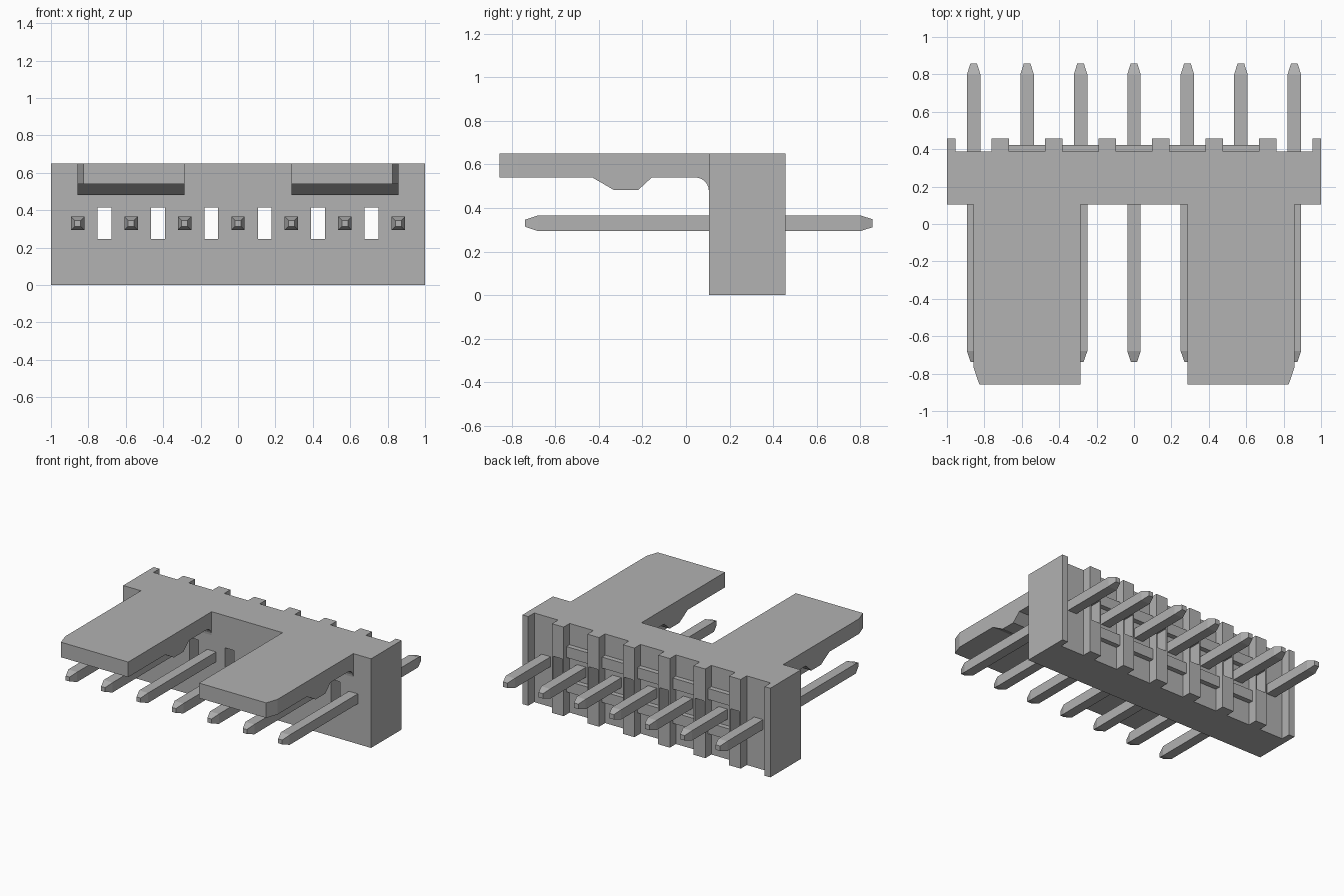
import bpy, bmesh, math
from mathutils import Vector

cube = bpy.data.objects.get("Cube")
if cube:
    bpy.data.objects.remove(cube, do_unlink=True)

grey = bpy.data.materials.new("plain_grey")
grey.use_nodes = True
GREY = (0.445, 0.445, 0.445, 1)
grey.diffuse_color = GREY
grey.node_tree.nodes["Principled BSDF"].inputs["Base Color"].default_value = GREY

PITCH = 2 / 7
BODY_FRONT, BODY_BACK, POCKET_Y = 0.105, 0.457, 0.387
TOP = 0.65
PIN_Z = 0.33


def finish(name, bm):
    bmesh.ops.recalc_face_normals(bm, faces=bm.faces)
    mesh = bpy.data.meshes.new(name)
    bm.to_mesh(mesh)
    bm.free()
    mesh.materials.append(grey)
    obj = bpy.data.objects.new(name, mesh)
    bpy.context.collection.objects.link(obj)
    return obj


def extrude(points, vec):
    bm = bmesh.new()
    face = bm.faces.new([bm.verts.new(p) for p in points])
    new = bmesh.ops.extrude_face_region(bm, geom=[face])["geom"]
    bmesh.ops.translate(bm, vec=vec, verts=[g for g in new if isinstance(g, bmesh.types.BMVert)])
    return bm


def add_box(bm, x0, x1, y0, y1, z0, z1):
    verts = bmesh.ops.create_cube(bm, size=1)["verts"]
    for v in verts:
        v.co = ((x0 + x1) / 2 + v.co.x * (x1 - x0),
                (y0 + y1) / 2 + v.co.y * (y1 - y0),
                (z0 + z1) / 2 + v.co.z * (z1 - z0))


def boolean(target, other, operation):
    mod = target.modifiers.new(operation.lower(), 'BOOLEAN')
    mod.operation, mod.solver, mod.object = operation, 'EXACT', other
    bpy.context.view_layer.objects.active = target
    bpy.ops.object.modifier_apply(modifier=mod.name)
    bpy.data.objects.remove(other, do_unlink=True)


# Housing: plan outline with a pocket behind every pin
outline = [(-1, BODY_FRONT), (-1, BODY_BACK)]
for i in range(-3, 4):
    x0, x1 = i * PITCH - 0.096, i * PITCH + 0.096
    outline += [(x0, BODY_BACK), (x0, POCKET_Y), (x1, POCKET_Y), (x1, BODY_BACK)]
outline += [(1, BODY_BACK), (1, BODY_FRONT)]
housing = finish("housing", extrude([(x, y, 0) for x, y in outline], (0, 0, TOP)))

# Two locking arms: side profile with a catch and a rounded root
profile = [(0.2, TOP), (-0.857, TOP), (-0.857, 0.54), (-0.43, 0.54),
           (-0.33, 0.482), (-0.22, 0.482), (-0.157, 0.54)]
for k in range(7):
    a = math.radians(90 - 15 * k)
    profile.append((0.043 + 0.062 * math.cos(a), 0.478 + 0.062 * math.sin(a)))
profile.append((0.2, 0.478))
for side in (-1, 1):
    bm = extrude([(side * PITCH, y, z) for y, z in profile], (side * 2 * PITCH, 0, 0))
    # Slanted outer front corner
    cut = bmesh.ops.bisect_plane(bm, geom=bm.verts[:] + bm.edges[:] + bm.faces[:],
                                 plane_co=Vector((side * 3 * PITCH, -0.77, 0)),
                                 plane_no=Vector((side * 0.087, -0.03, 0)), clear_outer=True)
    edges = [e for e in cut["geom_cut"] if isinstance(e, bmesh.types.BMEdge)]
    bmesh.ops.holes_fill(bm, edges=edges)
    boolean(housing, finish("arm_part", bm), 'UNION')

# Windows through the housing between the pins
bm = bmesh.new()
for i in range(6):
    x = (i - 2.5) * PITCH
    add_box(bm, x - 0.037, x + 0.037, 0, 0.6, 0.245, 0.415)
slots = finish("slot_cutter", bm)
slots.hide_render = True
boolean(housing, slots, 'DIFFERENCE')

# Cross bars above and below the five inner pins
bm = bmesh.new()
for i in range(-2, 3):
    for z0, z1 in ((0.165, 0.245), (0.415, 0.495)):
        add_box(bm, i * PITCH - 0.096, i * PITCH + 0.096, POCKET_Y - 0.01, 0.423, z0, z1)
finish("pocket_bars", bm)

# Square pins with tapered tips
for i in range(-3, 4):
    bm = bmesh.new()
    rings = []
    for y, r in ((-0.738, 0.016), (-0.68, 0.036), (0.8, 0.036), (0.857, 0.018)):
        rings.append([bm.verts.new((i * PITCH + sx * r, y, PIN_Z + sz * r))
                      for sx, sz in ((-1, -1), (1, -1), (1, 1), (-1, 1))])
    for a, b in zip(rings, rings[1:]):
        for k in range(4):
            bm.faces.new((a[k], a[(k + 1) % 4], b[(k + 1) % 4], b[k]))
    bm.faces.new(rings[0])
    bm.faces.new(rings[-1])
    finish(f"pin_{i + 4}", bm)
